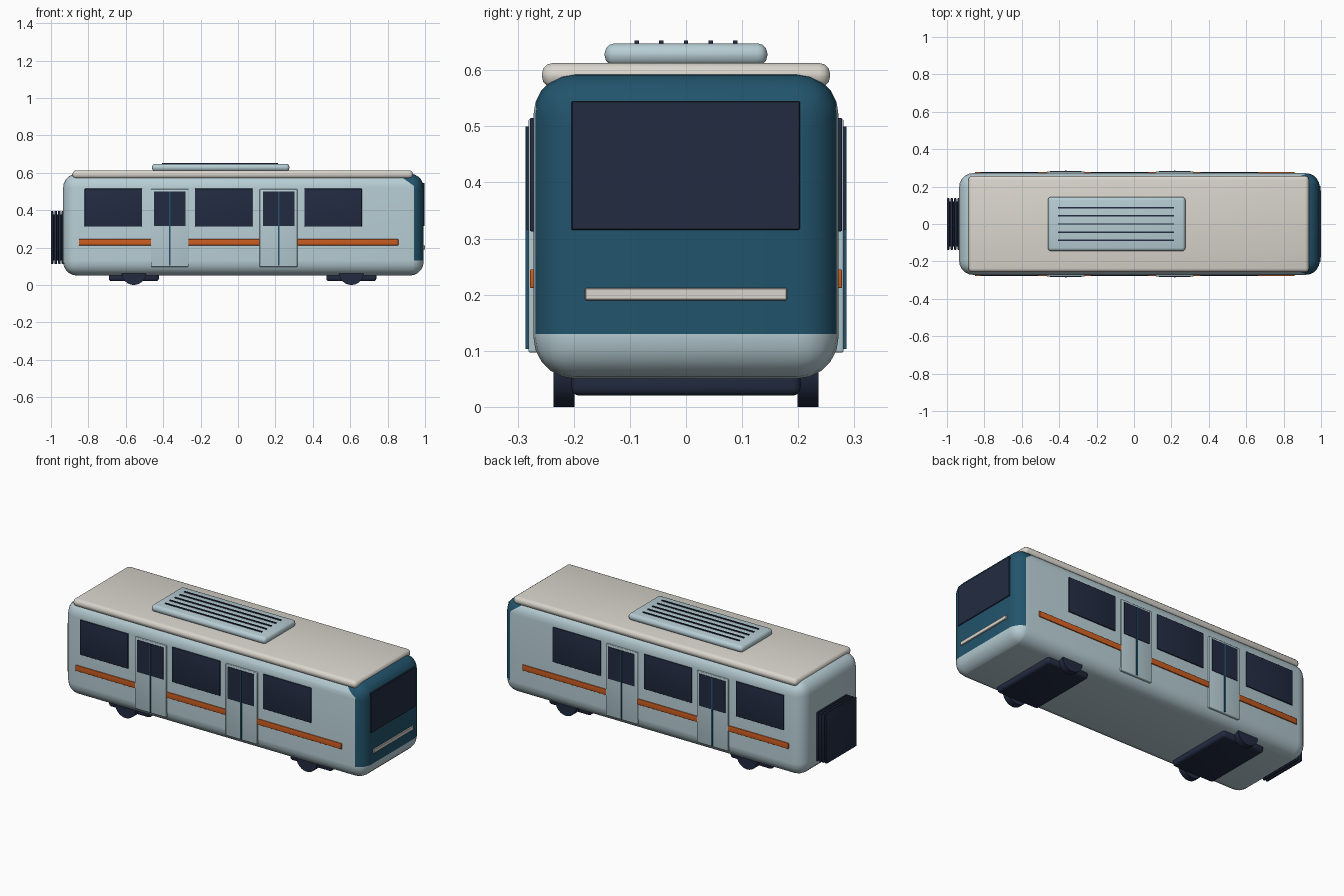
import bpy, bmesh, math
from mathutils import Vector

if "Cube" in bpy.data.objects:
    bpy.data.objects.remove(bpy.data.objects["Cube"], do_unlink=True)


def material(name, r, g, b):
    m = bpy.data.materials.new(name)
    m.use_nodes = True
    m.diffuse_color = (r, g, b, 1)
    m.node_tree.nodes["Principled BSDF"].inputs["Base Color"].default_value = (r, g, b, 1)
    return m


PALE = material("pale blue grey", 0.47, 0.61, 0.66)
CREAM = material("warm cream", 0.70, 0.67, 0.61)
NAVY = material("dark navy", 0.016, 0.024, 0.053)
TEAL = material("deep teal", 0.016, 0.088, 0.15)
ORANGE = material("burnt orange", 0.60, 0.11, 0.015)


def finish(bm, name, *mats):
    mesh = bpy.data.meshes.new(name)
    bm.to_mesh(mesh)
    bm.free()
    obj = bpy.data.objects.new(name, mesh)
    bpy.context.collection.objects.link(obj)
    for m in mats:
        mesh.materials.append(m)
    bpy.ops.object.select_all(action="DESELECT")
    obj.select_set(True)
    bpy.context.view_layer.objects.active = obj
    bpy.ops.object.shade_smooth_by_angle(angle=math.radians(35))
    return obj


def box_mesh(x, y, z, bevel=0, segments=3):
    """Box from (low, high) ranges, with rounded edges."""
    bm = bmesh.new()
    bmesh.ops.create_cube(bm, size=1)
    for v in bm.verts:
        v.co = [(a + b) / 2 + c * (b - a) for (a, b), c in zip((x, y, z), v.co)]
    if bevel:
        bmesh.ops.bevel(bm, geom=bm.edges[:], offset=bevel, segments=segments,
                        profile=0.5, affect="EDGES", clamp_overlap=True)
    return bm


def box(name, mat, x, y, z, bevel=0, segments=3):
    return finish(box_mesh(x, y, z, bevel, segments), name, mat)


def both_sides(name, mat, x, y, z, bevel=0):
    """Matching parts on the left and right flanks."""
    box(name + "_back", mat, x, y, z, bevel)
    box(name + "_front", mat, x, (-y[1], -y[0]), z, bevel)


# Body shell, split so the cab end can be painted
bm = box_mesh((-0.935, 0.993), (-0.272, 0.272), (0.05, 0.595), 0.075, 5)
slant = Vector((1, 0, 1.4))
corner = Vector((0.94, 0, 0.53))
for co, no in ((corner, (1, 0, 0)), ((0, 0, 0.13), (0, 0, 1)), (corner, slant)):
    bmesh.ops.bisect_plane(bm, geom=bm.verts[:] + bm.edges[:] + bm.faces[:],
                           plane_co=co, plane_no=no)
for f in bm.faces:
    c = f.calc_center_median()
    nose = c.x > corner.x and c.z > 0.13
    f.material_index = int(nose or (c - corner).dot(slant) > 0)
finish(bm, "body", PALE, TEAL)

# Roof and ventilation unit
box("roof", CREAM, (-0.885, 0.935), (-0.257, 0.257), (0.569, 0.613), 0.02)
box("roof_unit", PALE, (-0.46, 0.275), (-0.145, 0.145), (0.608, 0.648), 0.018)
for i in range(5):
    y = (i - 2) * 0.044
    box(f"roof_slat_{i + 1}", NAVY, (-0.405, 0.215), (y - 0.004, y + 0.004), (0.645, 0.653))

# Cab end
box("windscreen", NAVY, (0.985, 0.998), (-0.204, 0.203), (0.315, 0.545), 0.002, 1)
box("light_bar", CREAM, (0.985, 1.0), (-0.18, 0.18), (0.19, 0.212), 0.002, 1)

# Side windows and stripe
for i, x in enumerate((-0.82, -0.23, 0.355)):
    both_sides(f"side_window_{i + 1}", NAVY, (x, x + 0.307), (0.265, 0.278), (0.313, 0.515), 0.002)
both_sides("side_stripe", ORANGE, (-0.85, 0.857), (0.265, 0.278), (0.212, 0.245), 0.002)

# Doors with glass and centre seam
for i, x in enumerate((-0.365, 0.217)):
    both_sides(f"door_{i + 1}", PALE, (x - 0.101, x + 0.101), (0.262, 0.281), (0.097, 0.513), 0.004)
    both_sides(f"door_glass_{i + 1}", NAVY, (x - 0.084, x + 0.084), (0.276, 0.284), (0.315, 0.5))
    both_sides(f"door_seam_{i + 1}", TEAL, (x - 0.004, x + 0.004), (0.276, 0.286), (0.103, 0.5))

# Rear gangway bellows
box("gangway_core", NAVY, (-0.99, -0.92), (-0.12, 0.12), (0.13, 0.378))
for i in range(4):
    x = -1 + i * 0.019
    box(f"gangway_rib_{i + 1}", NAVY, (x, x + 0.013), (-0.138, 0.138), (0.112, 0.396), 0.004, 2)

# Bogies and wheels
for end, x in (("rear", -0.557), ("cab", 0.606)):
    box(f"{end}_bogie", NAVY, (x - 0.134, x + 0.134), (-0.204, 0.204), (0.02, 0.075), 0.014)
    for side, s in (("left", 1), ("right", -1)):
        bm = bmesh.new()
        bmesh.ops.create_cone(bm, cap_ends=True, segments=24, radius1=0.066,
                              radius2=0.066, depth=0.037)
        for v in bm.verts:
            v.co = (x + v.co.x, s * 0.2175 + v.co.z, 0.066 - v.co.y)
        finish(bm, f"{end}_wheel_{side}", NAVY)
